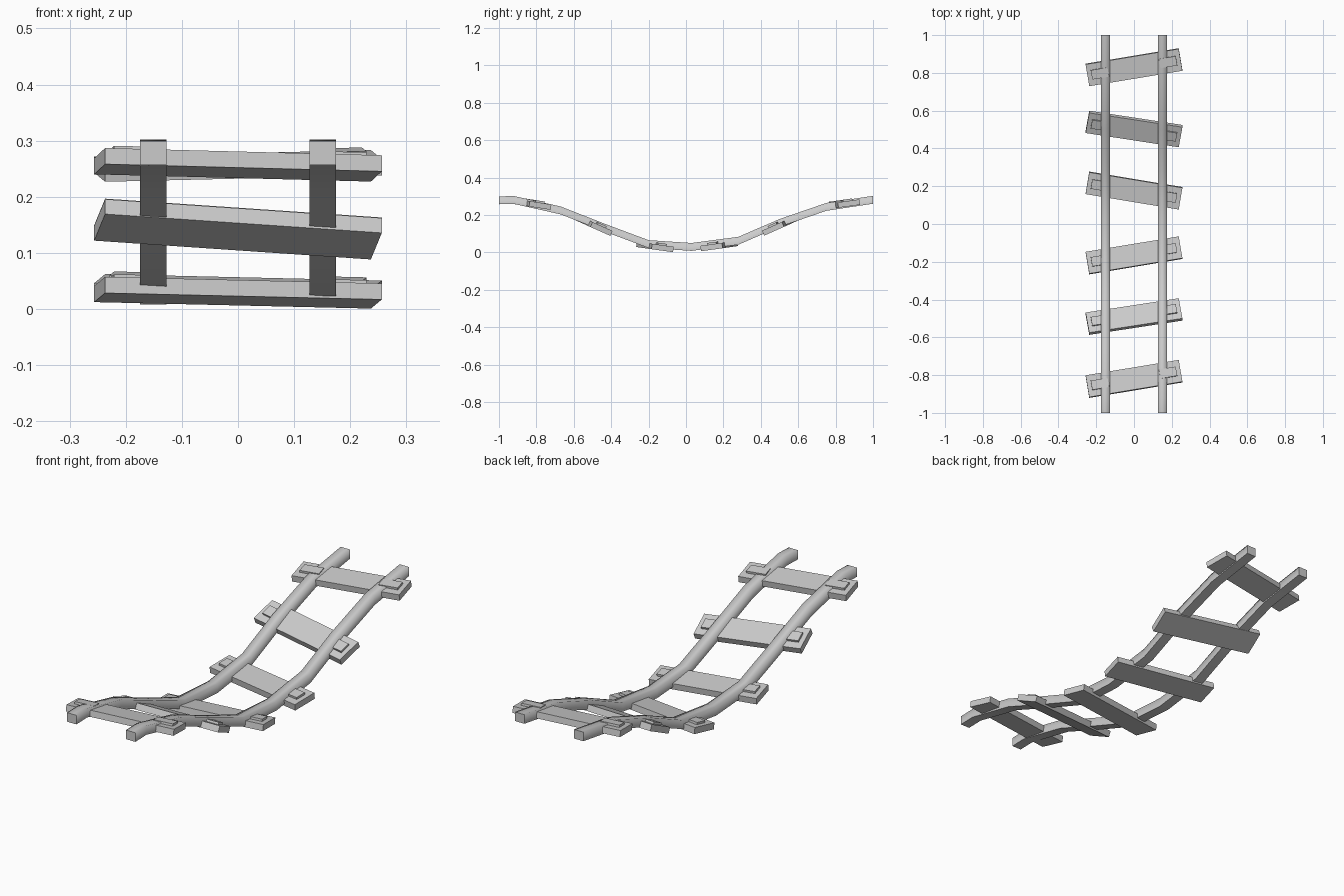
import bpy, bmesh
from math import radians
from mathutils import Matrix, Vector

if "Cube" in bpy.data.objects:
    bpy.data.objects.remove(bpy.data.objects["Cube"])

# Side profile of the rail centre line (y, z)
PATH = [(-1, .278), (-.92, .28), (-.67, .224), (-.43, .13), (-.2, .044),
        (.03, .029), (.28, .062), (.5, .157), (.75, .243), (1, .281)]
RAIL_X, RAIL_W, RAIL_H = .151, .048, .042

# Planks: y, z, pitch, yaw
PLANKS = [(-.82, .257, -9, 9.5), (-.49, .142, -24, 9.5), (-.166, .029, -8, 9.5),
          (.177, .034, 8, -9.5), (.503, .143, 24, -9.5), (.83, .255, 8, 9.5)]


def finish(bm, name):
    bmesh.ops.recalc_face_normals(bm, faces=bm.faces)
    mesh = bpy.data.meshes.new(name)
    bm.to_mesh(mesh)
    bm.free()
    obj = bpy.data.objects.new(name, mesh)
    bpy.context.collection.objects.link(obj)
    return obj


def add_rail(name, x):
    bm = bmesh.new()
    w, h = RAIL_W / 2, RAIL_H / 2
    rings = []
    for y, z in PATH:
        rings.append([bm.verts.new((x + sx * w, y, z + sz * h))
                      for sx, sz in ((-1, -1), (1, -1), (1, 1), (-1, 1))])
    for a, b in zip(rings, rings[1:]):
        for i in range(4):
            j = (i + 1) % 4
            bm.faces.new((a[i], a[j], b[j], b[i]))
    caps = [bm.faces.new(rings[0]), bm.faces.new(rings[-1])]
    for f in bm.faces:
        f.smooth = True
    # Crisp end caps and lower edges, soft upper edges
    for f in caps:
        for e in f.edges:
            e.smooth = False
    for r, s in zip(rings, rings[1:]):
        for i in (0, 1):
            bm.edges.get((r[i], s[i])).smooth = False
    return finish(bm, name)


def add_box(name, size, matrix, offset=(0, 0, 0)):
    bm = bmesh.new()
    bmesh.ops.create_cube(bm, size=1, matrix=matrix @ Matrix.Translation(offset)
                          @ Matrix.Diagonal(Vector((*size, 1))))
    return finish(bm, name)


# Two side rails
add_rail("left_rail", -RAIL_X)
add_rail("right_rail", RAIL_X)

# Crooked cross planks with a small plate on each end
for n, (y, z, pitch, yaw) in enumerate(PLANKS, 1):
    m = (Matrix.Translation((0, y, z)) @ Matrix.Rotation(radians(pitch), 4, 'X')
         @ Matrix.Rotation(radians(yaw), 4, 'Z'))
    add_box(f"plank_{n}", (.5, .118, .029), m)
    for side, s in (("left", -1), ("right", 1)):
        add_box(f"plate_{n}_{side}", (.09, .05, .016), m, (s * .183, 0, .0165))
